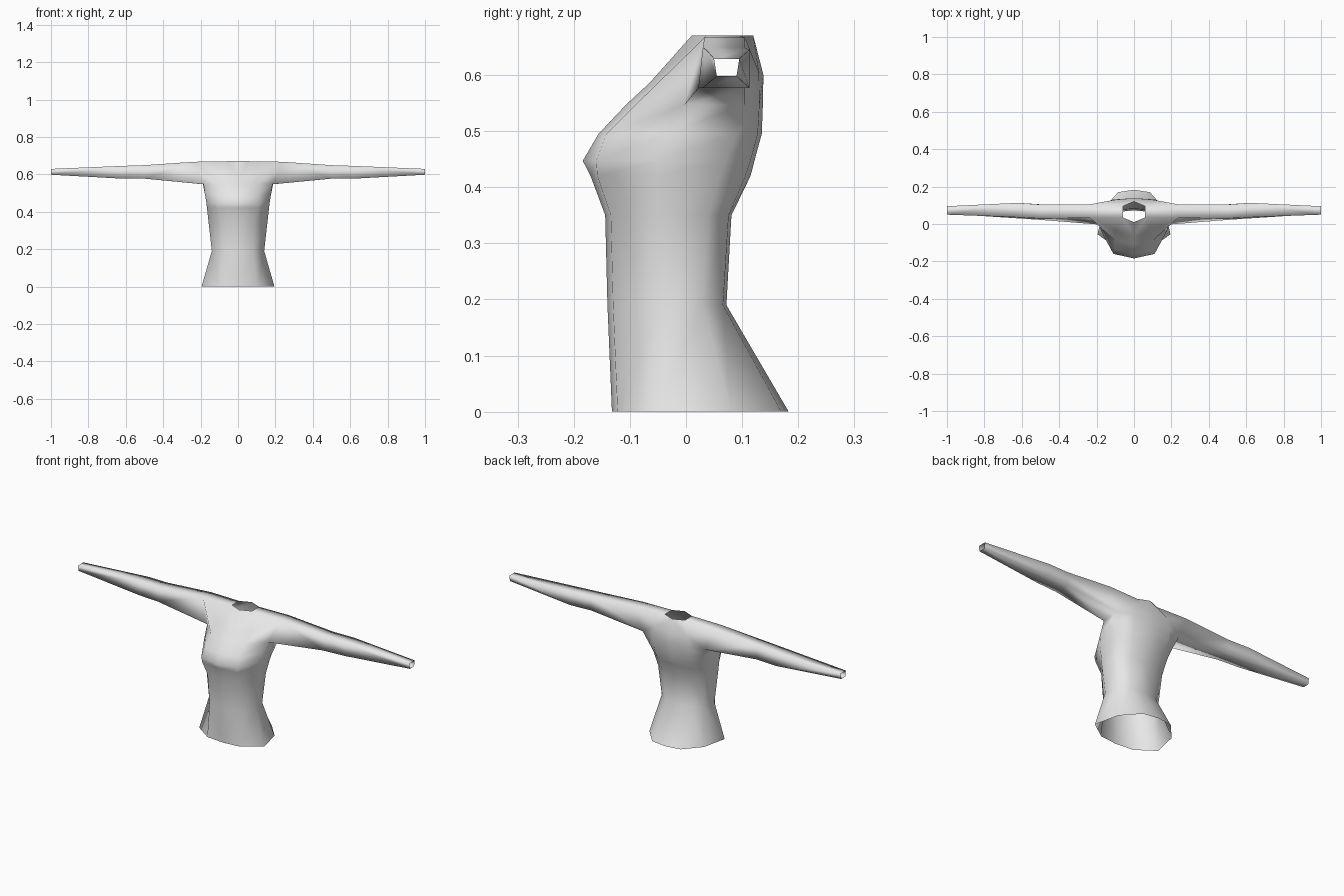
import bpy
import bmesh

cube = bpy.data.objects.get("Cube")
if cube:
    bpy.data.objects.remove(cube, do_unlink=True)

grey = bpy.data.materials.new("light_grey")
grey.use_nodes = True
grey.diffuse_color = (0.8, 0.8, 0.8, 1)
bsdf = next(n for n in grey.node_tree.nodes if n.type == 'BSDF_PRINCIPLED')
bsdf.inputs["Base Color"].default_value = (0.8, 0.8, 0.8, 1)

bm = bmesh.new()


def ring(points):
    return [bm.verts.new(p) for p in points]


def level(z, front, chest, side_front, side_back, back, spine):
    """Half of a torso ring, from front centre round to back centre."""
    return ring([(0, front, z), (*chest, z), (*side_front, z),
                 (*side_back, z), (*back, z), (0, spine, z)])


def bridge(a, b, closed=False):
    n = len(a)
    for i in range(n if closed else n - 1):
        j = (i + 1) % n
        bm.faces.new((a[i], a[j], b[j], b[i]))


# Torso, open at the hem, up to the armpits
torso = [
    level(0.00, -.132, (.10, -.122), (.195, -.055), (.165, .08), (.085, .170), .183),
    level(0.19, -.140, (.08, -.130), (.140, -.045), (.125, .03), (.075, .066), .072),
    level(0.35, -.144, (.09, -.134), (.158, -.050), (.140, .04), (.085, .076), .081),
    level(0.42, -.170, (.105, -.158), (.166, -.050), (.150, .06), (.095, .106), .115),
    level(0.447, -.184, (.11, -.160), (.169, -.050), (.155, .07), (.100, .115), .122),
    level(0.495, -.156, (.105, -.142), (.177, -.035), (.168, .09), (.105, .128), .135),
    level(0.547, -.107, (.10, -.090), (.184, -.003), (.188, .105), (.110, .131), .137),
]
for lower, upper in zip(torso, torso[1:]):
    bridge(lower, upper)

# Shoulders: the gap between the two sides is the arm opening
armpit = torso[-1]
shoulder = ring([(0, -.064, .587), (.10, -.035, .600), (.235, .033, .667),
                 (.235, .105, .667), (.10, .130, .605), (0, .138, .600)])
for i in (0, 1, 3, 4):
    bm.faces.new((armpit[i], armpit[i + 1], shoulder[i + 1], shoulder[i]))

# Yoke up to the open six-sided neck
neck = ring([(0, .010, .67), (.06, .035, .67), (.06, .095, .67), (0, .120, .67)])
for face in ((shoulder[0], shoulder[1], neck[1], neck[0]),
             (shoulder[1], shoulder[2], neck[1]),
             (shoulder[2], shoulder[3], neck[2], neck[1]),
             (shoulder[3], shoulder[4], neck[2]),
             (shoulder[4], shoulder[5], neck[3], neck[2])):
    bm.faces.new(face)

# Square-section sleeve, open at the wrist
sleeve = [
    [armpit[2], armpit[3], shoulder[3], shoulder[2]],
    ring([(.50, .022, .577), (.50, .105, .577), (.50, .104, .649), (.50, .030, .649)]),
    ring([(.62, .030, .577), (.62, .113, .577), (.62, .113, .645), (.62, .036, .645)]),
    ring([(1, .055, .598), (1, .090, .598), (1, .095, .629), (1, .050, .629)]),
]
for inner, outer in zip(sleeve, sleeve[1:]):
    bridge(inner, outer, closed=True)

bmesh.ops.recalc_face_normals(bm, faces=bm.faces[:])
# Make sure the normals face outward: the belly must look to the front
bm.faces.ensure_lookup_table()
if bm.faces[0].normal.y > 0:
    bmesh.ops.reverse_faces(bm, faces=bm.faces[:])
for f in bm.faces:
    f.smooth = True

mesh = bpy.data.meshes.new("long_sleeved_top")
bm.to_mesh(mesh)
bm.free()
mesh.materials.append(grey)
top = bpy.data.objects.new("long_sleeved_top", mesh)
bpy.context.collection.objects.link(top)

# Mirror to the other side
mirror = top.modifiers.new("mirror", 'MIRROR')
mirror.use_axis[0] = True
mirror.use_clip = True
mirror.merge_threshold = 0.0005
